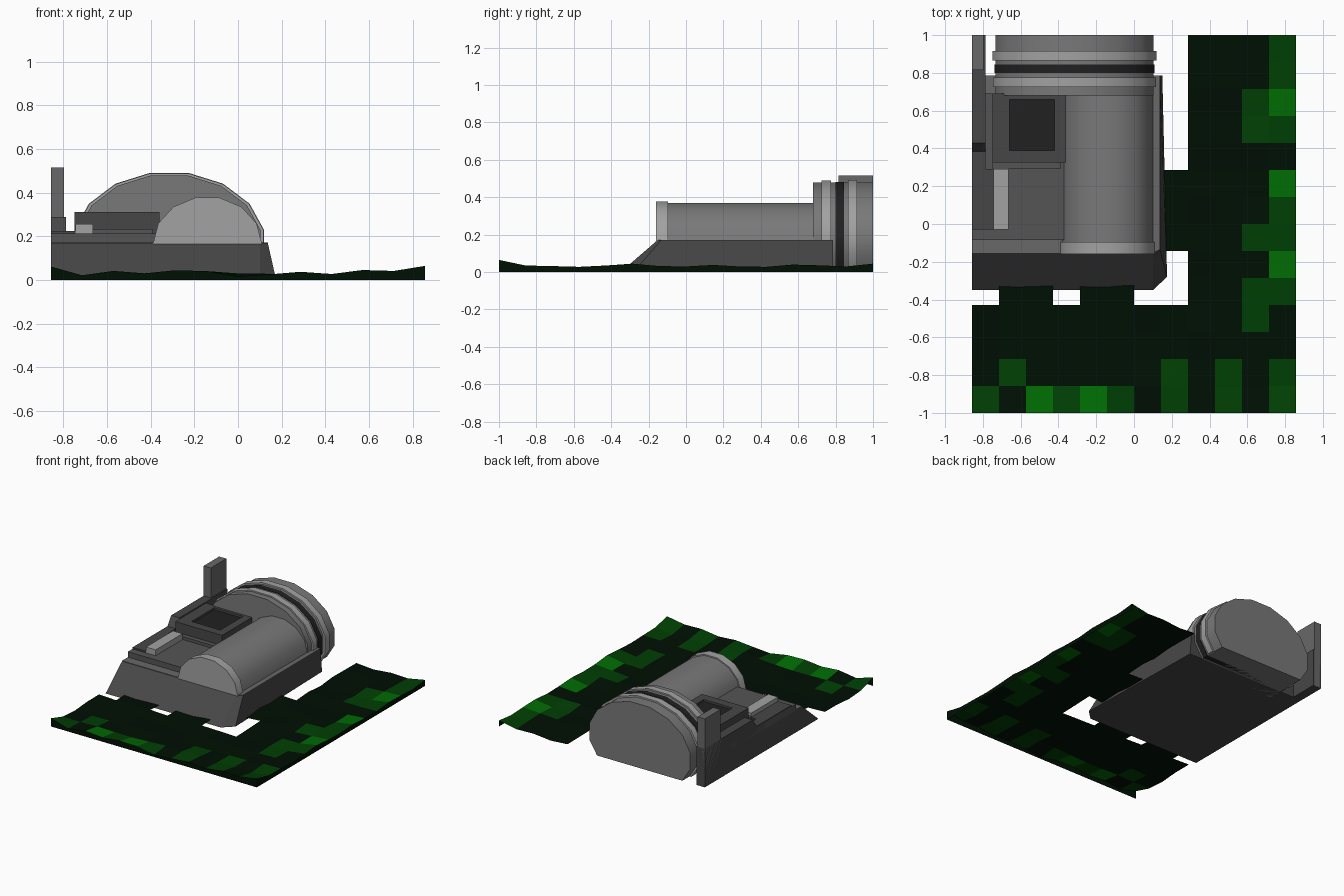
import bpy, bmesh, math, random
from mathutils import Vector

if "Cube" in bpy.data.objects:
    bpy.data.objects.remove(bpy.data.objects["Cube"])
random.seed(4)


def material(name, r, g, b):
    m = bpy.data.materials.new(name)
    m.diffuse_color = (r, g, b, 1)
    m.use_nodes = True
    m.node_tree.nodes["Principled BSDF"].inputs["Base Color"].default_value = m.diffuse_color
    return m


GREY = {n: material(n + "_grey", v, v, v) for n, v in
        [("black", .015), ("dark", .05), ("slate", .062), ("deck", .09),
         ("stone", .14), ("hall", .19), ("light", .36)]}


def add_mesh(name, verts, faces, mat=None, smooth=False, recalc=True):
    me = bpy.data.meshes.new(name)
    me.from_pydata(verts, [], faces)
    if recalc:
        bm = bmesh.new()
        bm.from_mesh(me)
        bmesh.ops.recalc_face_normals(bm, faces=bm.faces)
        bm.to_mesh(me)
        bm.free()
    ob = bpy.data.objects.new(name, me)
    if mat:
        me.materials.append(GREY[mat])
    bpy.context.collection.objects.link(ob)
    if smooth:
        bpy.ops.object.select_all(action='DESELECT')
        bpy.context.view_layer.objects.active = ob
        ob.select_set(True)
        bpy.ops.object.shade_smooth_by_angle(angle=math.radians(40))
    return ob


def loft(name, mat, a, b, smooth=False):
    """Closed solid between two outlines with equal point counts."""
    n = len(a)
    faces = [tuple(range(n)), tuple(range(n, 2 * n))]
    faces += [(i, (i + 1) % n, n + (i + 1) % n, n + i) for i in range(n)]
    return add_mesh(name, list(a) + list(b), faces, mat, smooth)


def box(name, mat, x0, x1, y0, y1, z0, z1):
    o = [(x0, y0), (x1, y0), (x1, y1), (x0, y1)]
    return loft(name, mat, [(x, y, z0) for x, y in o], [(x, y, z1) for x, y in o])


def drum(name, mat, cx, cz, rx, rz, n, y0, y1, floor):
    """Elliptical drum along y, cut flat at the floor height."""
    pts = []
    for k in range(n):
        t = -math.pi + (k + 0.5) * 2 * math.pi / n
        x, z = cx + rx * math.sin(t), cz + rz * math.cos(t)
        if z > floor - 0.03:
            pts.append((x, max(z, floor)))
    return loft(name, mat, [(x, y0, z) for x, z in pts], [(x, y1, z) for x, z in pts], True)


# sloped foundation with a paler top slab
low = [(-.857, -.35), (.10, -.35), (.175, -.28), (.15, .785), (-.857, .785)]
top = [(-.857, -.155), (.10, -.155), (.137, -.135), (.137, .785), (-.857, .785)]
loft("foundation", "slate", [(x, y, 0) for x, y in low], [(x, y, .168) for x, y in top])
loft("foundation_top", "stone", [(x, y, .168) for x, y in top], [(x, y, .172) for x, y in top])

# large hall with bands
for name, mat, r, y0, y1 in [("hall_body", "hall", .427, .68, 1),
                             ("hall_front_band", "light", .44, .725, .775),
                             ("hall_middle_band", "black", .431, .80, .845),
                             ("hall_rear_band", "light", .443, .865, .915)]:
    drum(name, mat, -.315, .165, r, r * .752, 16, y0, y1, 0)

# small vaulted hall with end rim
drum("vault_body", "hall", -.14, .165, .242, .209, 14, -.10, .70, .165)
drum("vault_end_rim", "light", -.14, .165, .25, .218, 14, -.16, -.095, .165)

# deck and its fittings
box("deck", "deck", -.857, -.365, -.085, .69, .165, .213)
box("deck_bar", "light", -.745, -.665, -.03, .29, .21, .257)
box("deck_left_box", "slate", -.857, -.745, -.03, .29, .21, .225)
box("deck_step", "deck", -.75, -.39, .29, .325, .21, .235)

# hatch block with a sunken dark panel
hatch = box("hatch_block", "slate", -.75, -.36, .325, .69, .21, .312)
hatch.data.materials.append(GREY["black"])
bm = bmesh.new()
bm.from_mesh(hatch.data)
bm.normal_update()
lid = [f for f in bm.faces if f.normal.z > .9]
bmesh.ops.inset_region(bm, faces=lid, thickness=.07)
for v in lid[0].verts:
    v.co.x = -.66 if v.co.x < -.555 else -.42
    v.co.y = .39 if v.co.y < .5 else .66
panel = bmesh.ops.extrude_discrete_faces(bm, faces=lid)["faces"][0]
panel.material_index = 1
bmesh.ops.translate(bm, verts=panel.verts, vec=Vector((0, 0, -.015)))
bm.to_mesh(hatch.data)
bm.free()

# left wall with sloped front, and tower
side = [(.29, 0), (1, 0), (1, .29), (.43, .29), (.385, .225), (.29, .225)]
loft("left_wall", "slate", [(-.857, y, z) for y, z in side], [(-.787, y, z) for y, z in side])
box("tower", "stone", -.857, -.797, .815, 1, .0, .515)

# terrain: square cells on a grid, open under the building
S, X0, Y0 = 1 / 7, -6 / 7, -1
front = [.062, .022, .042, .031, .045, .041, .016, .026, .038, .028, .046, .042, .065]
right = [.065, .035, .032, .028, .035, .045, .032, .03, .038, .03, .028, .04, .036, .03, .045]


def height(i, j):
    if j == 0:
        return front[i]
    if i == 12:
        return right[j]
    return random.uniform(.008, .024) + (.008 if j == 1 or i == 11 else 0)


def present(i, j):
    return j < 4 or i > 7 or (j == 4 and i in (1, 2, 4, 5)) or (i == 7 and j in (6, 7, 8))


bright = {(2, 0), (4, 0), (11, 11), (11, 8), (11, 5)}
mid = {(0, 0), (3, 0), (5, 0), (7, 0), (9, 0), (11, 0), (1, 1), (7, 1), (9, 1), (11, 1),
       (11, 13), (11, 12), (11, 10), (11, 7), (11, 6), (11, 4),
       (10, 11), (10, 10), (10, 6), (10, 4), (10, 3)}
verts = [(X0 + i * S, Y0 + j * S, height(i, j)) for j in range(15) for i in range(13)]
faces, shade = [], []
for j in range(14):
    for i in range(12):
        if present(i, j):
            a = j * 13 + i
            faces.append((a, a + 1, a + 14, a + 13))
            shade.append(2 if (i, j) in bright else 1 if (i, j) in mid else 0)
# outer skirt along the front and right edges
rim = list(range(13)) + [j * 13 + 12 for j in range(1, 15)]
start = len(verts)
verts += [(verts[k][0], verts[k][1], 0) for k in rim]
for k in range(len(rim) - 1):
    faces.append((start + k, start + k + 1, rim[k + 1], rim[k]))
    shade.append(0)
ground = add_mesh("terrain", verts, faces, recalc=False)
bm = bmesh.new()
bm.from_mesh(ground.data)
bmesh.ops.delete(bm, geom=[v for v in bm.verts if not v.link_faces], context='VERTS')
bm.to_mesh(ground.data)
bm.free()
for m in [("dark_moss", 0, .005, .001), ("green_moss", 0, .05, .001), ("bright_moss", 0, .15, .001)]:
    ground.data.materials.append(material(*m))
for p, s in zip(ground.data.polygons, shade):
    p.material_index = s
